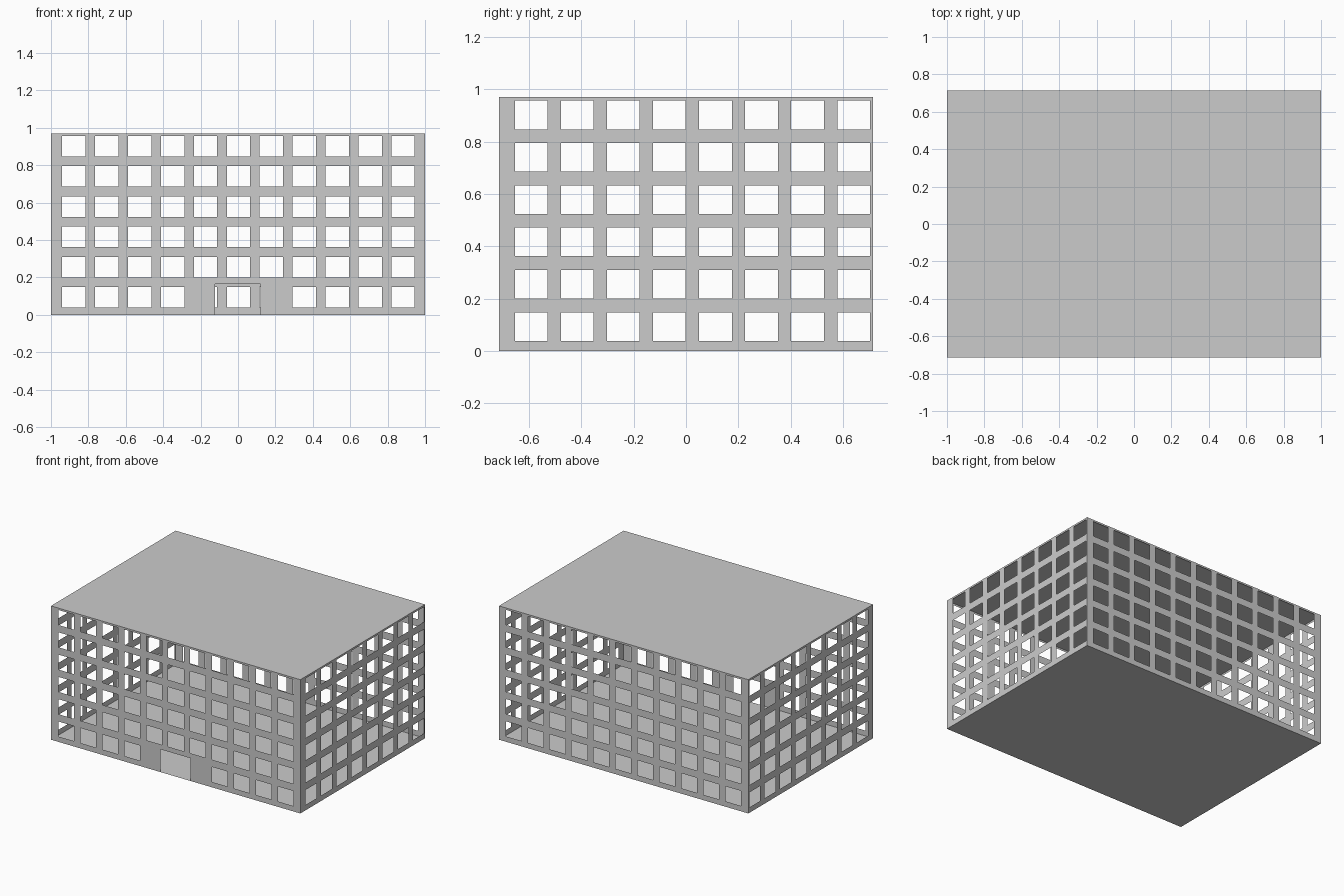
import bpy, bmesh
from mathutils import Vector

if "Cube" in bpy.data.objects:
    bpy.data.objects.remove(bpy.data.objects["Cube"])

W, D, H = 1.0, 0.714, 0.97           # half width, half depth, height
PITCH, WIN_W, MARGIN = 0.176, 0.125, 0.06
STOREY, SILL, WIN_H = H / 6, 0.039, 0.109


def windows(start, columns):
    """Window openings (u0, u1, v0, v1), keyed by (column, storey)."""
    return {(c, r): (start + MARGIN + c * PITCH, start + MARGIN + c * PITCH + WIN_W,
                     r * STOREY + SILL, r * STOREY + SILL + WIN_H)
            for c in range(columns) for r in range(6)}


def panel(name, origin, u_dir, v_dir, u_range, v_range, holes=(), flip=False):
    """Thin flat sheet with rectangular openings."""
    us = sorted({*u_range, *(h[i] for h in holes for i in (0, 1))})
    vs = sorted({*v_range, *(h[i] for h in holes for i in (2, 3))})
    o, u, v = Vector(origin), Vector(u_dir), Vector(v_dir)
    bm = bmesh.new()
    grid = [[bm.verts.new(o + u * a + v * b) for b in vs] for a in us]
    for i in range(len(us) - 1):
        for j in range(len(vs) - 1):
            a, b = (us[i] + us[i + 1]) / 2, (vs[j] + vs[j + 1]) / 2
            if any(h[0] < a < h[1] and h[2] < b < h[3] for h in holes):
                continue
            f = bm.faces.new((grid[i][j], grid[i + 1][j],
                              grid[i + 1][j + 1], grid[i][j + 1]))
            if flip:
                f.normal_flip()
    bmesh.ops.delete(bm, geom=[p for p in bm.verts if not p.link_faces], context='VERTS')
    mesh = bpy.data.meshes.new(name)
    bm.to_mesh(mesh)
    bm.free()
    bpy.context.collection.objects.link(bpy.data.objects.new(name, mesh))


X, Y, Z = (1, 0, 0), (0, 1, 0), (0, 0, 1)
long_windows, side_windows = windows(-W, 11), windows(-D, 8)

# front wall: an entrance replaces the three middle ground-floor windows
front_holes = [h for k, h in long_windows.items() if k not in ((4, 0), (5, 0), (6, 0))]
front_holes.append((-0.122, 0.12, 0.0, 0.165))
panel("front_wall", (0, -D, 0), X, Z, (-W, W), (0, H), front_holes)

# back and side walls
panel("back_wall", (0, D, 0), X, Z, (-W, W), (0, H), list(long_windows.values()), True)
panel("right_wall", (W, 0, 0), Y, Z, (-D, D), (0, H), list(side_windows.values()))
panel("left_wall", (-W, 0, 0), Y, Z, (-D, D), (0, H), list(side_windows.values()), True)

# roof and floor
panel("roof", (0, 0, H), X, Y, (-W, W), (-D, D))
panel("floor", (0, 0, 0), X, Y, (-W, W), (-D, D), flip=True)
